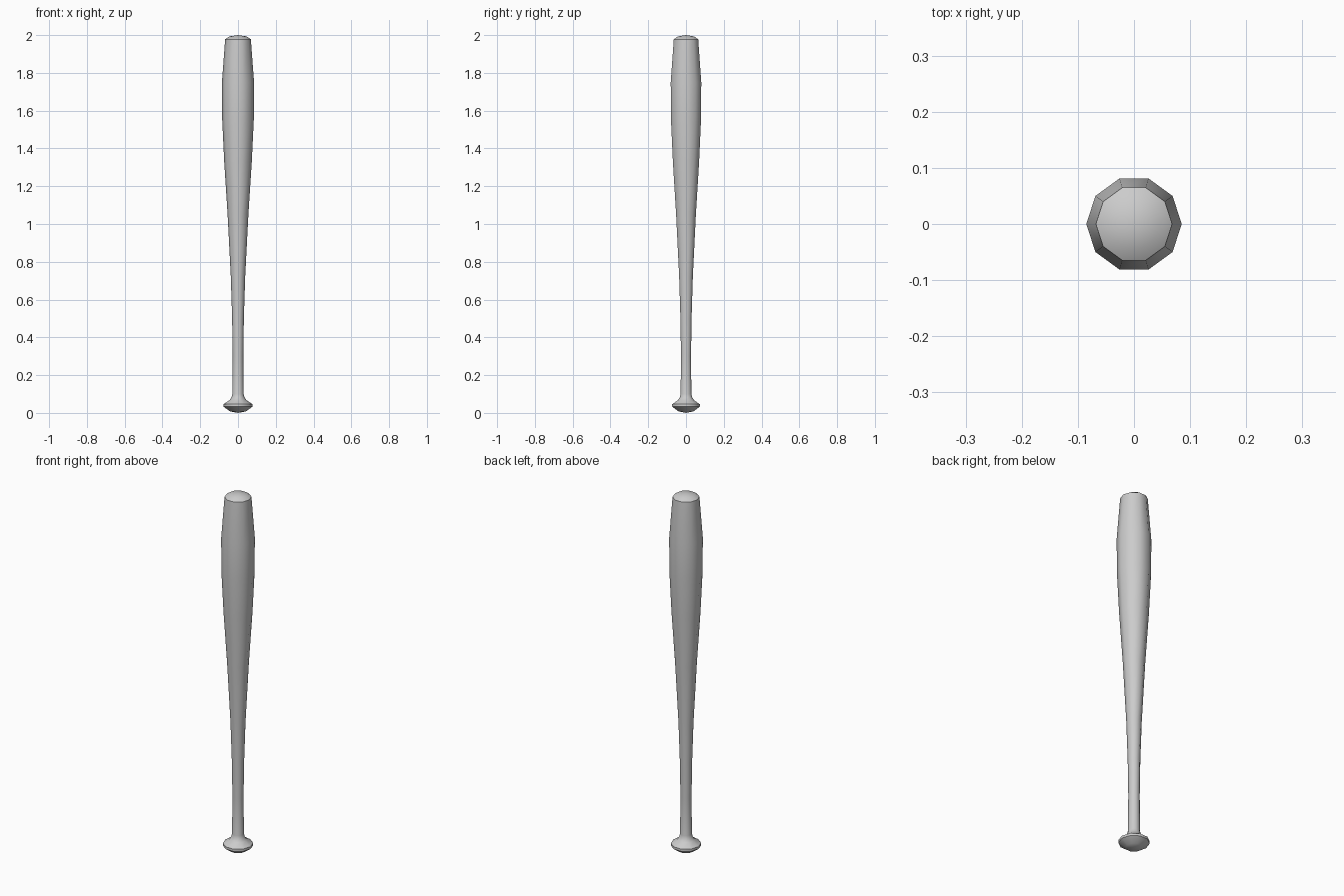
import bpy, bmesh
from math import cos, sin, tau, radians

if "Cube" in bpy.data.objects:
    bpy.data.objects.remove(bpy.data.objects["Cube"])

SIDES = 10


def lathe(name, profile, z_bottom, z_top):
    """Revolve (radius, z) rings around z and close both ends with a pole."""
    bm = bmesh.new()
    rings = [[bm.verts.new((r * cos(tau * i / SIDES), r * sin(tau * i / SIDES), z))
              for i in range(SIDES)] for r, z in profile]
    low, high = bm.verts.new((0, 0, z_bottom)), bm.verts.new((0, 0, z_top))
    for i in range(SIDES):
        j = (i + 1) % SIDES
        for a, b in zip(rings, rings[1:]):
            bm.faces.new((a[i], a[j], b[j], b[i]))
        bm.faces.new((low, rings[0][j], rings[0][i]))
        bm.faces.new((high, rings[-1][i], rings[-1][j]))
    mesh = bpy.data.meshes.new(name)
    bm.to_mesh(mesh)
    bm.free()
    obj = bpy.data.objects.new(name, mesh)
    bpy.context.collection.objects.link(obj)
    bpy.context.view_layer.objects.active = obj
    obj.select_set(True)
    bpy.ops.object.shade_smooth_by_angle(angle=radians(40))
    return obj


# Bat: knob, grip, taper, barrel and rounded tip in one continuous profile
profile = [
    (0.042, 0.008), (0.077, 0.033), (0.077, 0.046), (0.045, 0.067), (0.034, 0.083),
    (0.030, 0.10), (0.028, 0.30), (0.031, 0.50), (0.038, 0.72), (0.055, 1.05),
    (0.073, 1.33), (0.084, 1.56), (0.085, 1.75), (0.068, 1.978), (0.045, 1.993),
]
lathe("bat", profile, 0.0, 2.0)
